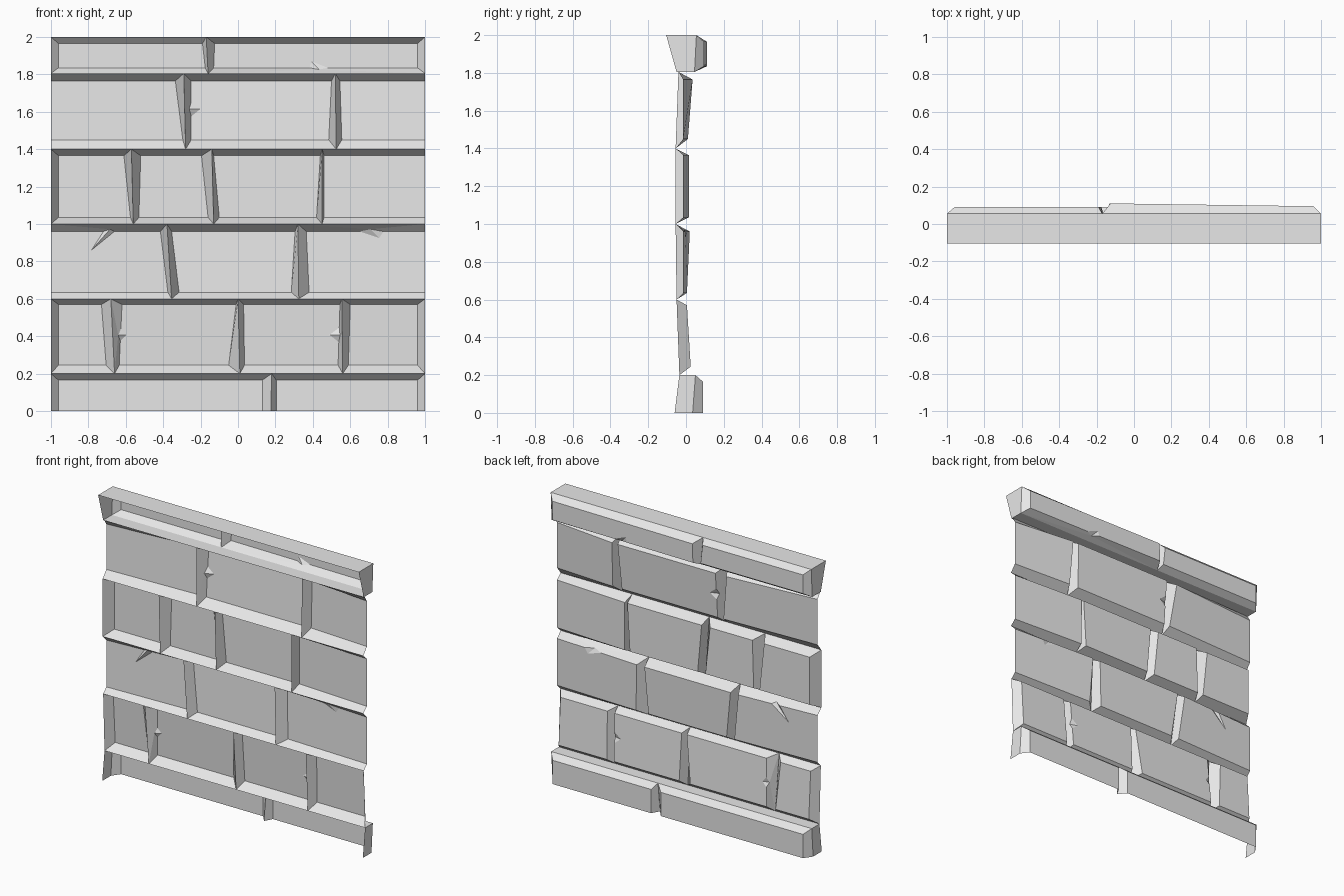
import bpy
import bmesh
from mathutils import Vector

cube = bpy.data.objects.get("Cube")
if cube:
    bpy.data.objects.remove(cube)

stone = bpy.data.materials.new("grey_stone")
stone.use_nodes = True
grey = (0.8, 0.8, 0.8, 1)
stone.diffuse_color = grey
stone.node_tree.nodes["Principled BSDF"].inputs["Base Color"].default_value = grey

OPEN_END_Y = -0.015  # depth of brick faces running off the side of the wall


def make_object(name, polygons):
    """Build a flat shaded object from polygons, welding shared corners."""
    bm = bmesh.new()
    for polygon in polygons:
        bm.faces.new([bm.verts.new(point) for point in polygon])
    bmesh.ops.remove_doubles(bm, verts=bm.verts[:], dist=0.0005)
    mesh = bpy.data.meshes.new(name)
    bm.to_mesh(mesh)
    bm.free()
    mesh.materials.append(stone)
    obj = bpy.data.objects.new(name, mesh)
    bpy.context.collection.objects.link(obj)


def brick(name, outer, inner, open_sides, chips):
    """Hollow brick: a raised panel with sloping sides and chipped edges."""
    panel, polygons = [], []
    centre = sum(inner, Vector()) / 4
    for side in range(4):
        after = (side + 1) % 4
        start, end = inner[side], inner[after]
        rim_start, rim_end = outer[side], outer[after]
        panel.append(start)
        if side in chips:
            low, high, depth, lean = chips[side]
            a, b = start.lerp(end, low), start.lerp(end, high)
            middle = (a + b) / 2
            inward = (centre - start.lerp(end, 0.5)).normalized()
            tip = middle + inward * depth + (end - start).normalized() * lean
            dent = middle.lerp(rim_start.lerp(rim_end, (low + high) / 2), 0.3)
            panel += [a, tip, b]
            polygons += [[tip, a, dent], [b, tip, dent],
                         [start, a, dent, rim_start][::-1],
                         [b, end, rim_end, dent][::-1],
                         [dent, rim_end, rim_start]]
        elif side not in open_sides:
            polygons.append([start, end, rim_end, rim_start])
    polygons.append(panel[::-1])
    make_object(name, polygons)


def course(name, z, panel_z, groove_y, panel_y, seams, bevelled, chips,
           open_bottom=False, swell=None):
    """Row of bricks. A seam holds its x at bottom and top, then the widths
    of the slope to its left (bottom, top) and to its right (bottom, top).
    Swell gives the extra depth at the left and right of each brick."""
    left_gap, right_gap = (0.04 if flag else 0 for flag in bevelled)
    joints = [(-1, -1, 0, 0, left_gap, left_gap), *seams,
              (1, 1, right_gap, right_gap, 0, 0)]
    for i, (a, b) in enumerate(zip(joints, joints[1:])):
        outer = [Vector((a[0], groove_y[0], z[0])),
                 Vector((b[0], groove_y[0], z[0])),
                 Vector((b[1], groove_y[1], z[1])),
                 Vector((a[1], groove_y[1], z[1]))]
        left, right = swell[i] if swell else (0, 0)
        inner = [Vector((a[0] + a[4], panel_y[0] + left, panel_z[0])),
                 Vector((b[0] - b[2], panel_y[0] + right, panel_z[0])),
                 Vector((b[1] - b[3], panel_y[1] + right, panel_z[1])),
                 Vector((a[1] + a[5], panel_y[1] + left, panel_z[1]))]
        open_sides = set()
        if open_bottom:
            open_sides.add(0)
        if i == 0 and not bevelled[0]:
            open_sides.add(3)
            inner[0].y = inner[3].y = OPEN_END_Y
        if i == len(seams) and not bevelled[1]:
            open_sides.add(1)
            inner[1].y = inner[2].y = OPEN_END_Y
        brick(f"{name}_{i + 1}", outer, inner, open_sides, chips.get(i, {}))


def ledge(name, profile, strips):
    """Shelf strips along x between profile points, closed at both ends."""
    ends = [[Vector((x, y, z)) for y, z in profile] for x in (-1, 1)]
    left, right = ends
    polygons = [left[::-1], right]
    for i in strips:
        j = (i + 1) % len(profile)
        polygons.append([left[i], left[j], right[j], right[i]])
    make_object(name, polygons)


# Plinth course at the foot, open below
course("plinth_brick", (0, 0.2), (0, 0.165), (0.035, 0.05), (0.09, 0.09),
       [(0.175, 0.18, 0.045, 0.05, 0.03, 0.025)], (True, True), {},
       open_bottom=True)
ledge("plinth_ledge", [(-0.06, 0), (0.035, 0), (0.05, 0.2), (-0.035, 0.2)], [2])

# Four brick courses
course("lower_brick", (0.2, 0.6), (0.245, 0.57), (-0.035, -0.05), (0.025, 0.005),
       [(-0.66, -0.68, 0.045, 0.05, 0.025, 0.06),
        (0.01, 0, 0.06, 0.01, 0.025, 0.03),
        (0.56, 0.555, 0.025, 0.01, 0.03, 0.045)], (True, True),
       {1: {3: (0.4, 0.6, 0.03, 0)}, 2: {1: (0.38, 0.62, 0.05, 0)}})
course("middle_brick", (0.6, 1), (0.635, 0.96), (-0.05, -0.055), (0.005, 0.02),
       [(-0.355, -0.38, 0.02, 0.035, 0.04, 0.025),
        (0.325, 0.32, 0.04, 0.015, 0.055, 0.045)], (False, False),
       {0: {2: (0.42, 0.52, 0.1, 0.1)}, 2: {2: (0.35, 0.55, 0.035, -0.04)}})
course("high_brick", (1, 1.4), (1.035, 1.365), (-0.055, -0.055), (0.015, 0.015),
       [(-0.56, -0.57, 0.015, 0.04, 0.03, 0.05),
        (-0.13, -0.14, 0.03, 0.055, 0.03, 0.01),
        (0.45, 0.45, 0.03, 0.01, 0.01, 0.01)], (True, False), {})
course("upper_brick", (1.4, 1.805), (1.45, 1.765), (-0.055, -0.04), (0.01, 0.035),
       [(-0.28, -0.29, 0.015, 0.045, 0.03, 0.04),
        (0.525, 0.52, 0.04, 0.02, 0.03, 0.025)], (False, False),
       {1: {3: (0.35, 0.6, 0.05, 0)}})

# Overhanging cornice on top
course("cornice_brick", (1.805, 2), (1.835, 1.965), (0.045, 0.055), (0.1, 0.1),
       [(-0.16, -0.17, 0.015, 0.02, 0.03, 0.045)], (True, True),
       {1: {0: (0.47, 0.56, 0.035, -0.04)}},
       swell=[(-0.01, -0.01), (0.01, -0.005)])
ledge("cornice_ledge", [(-0.05, 1.805), (0.045, 1.805), (0.055, 2), (-0.105, 2)],
      [0, 2])
